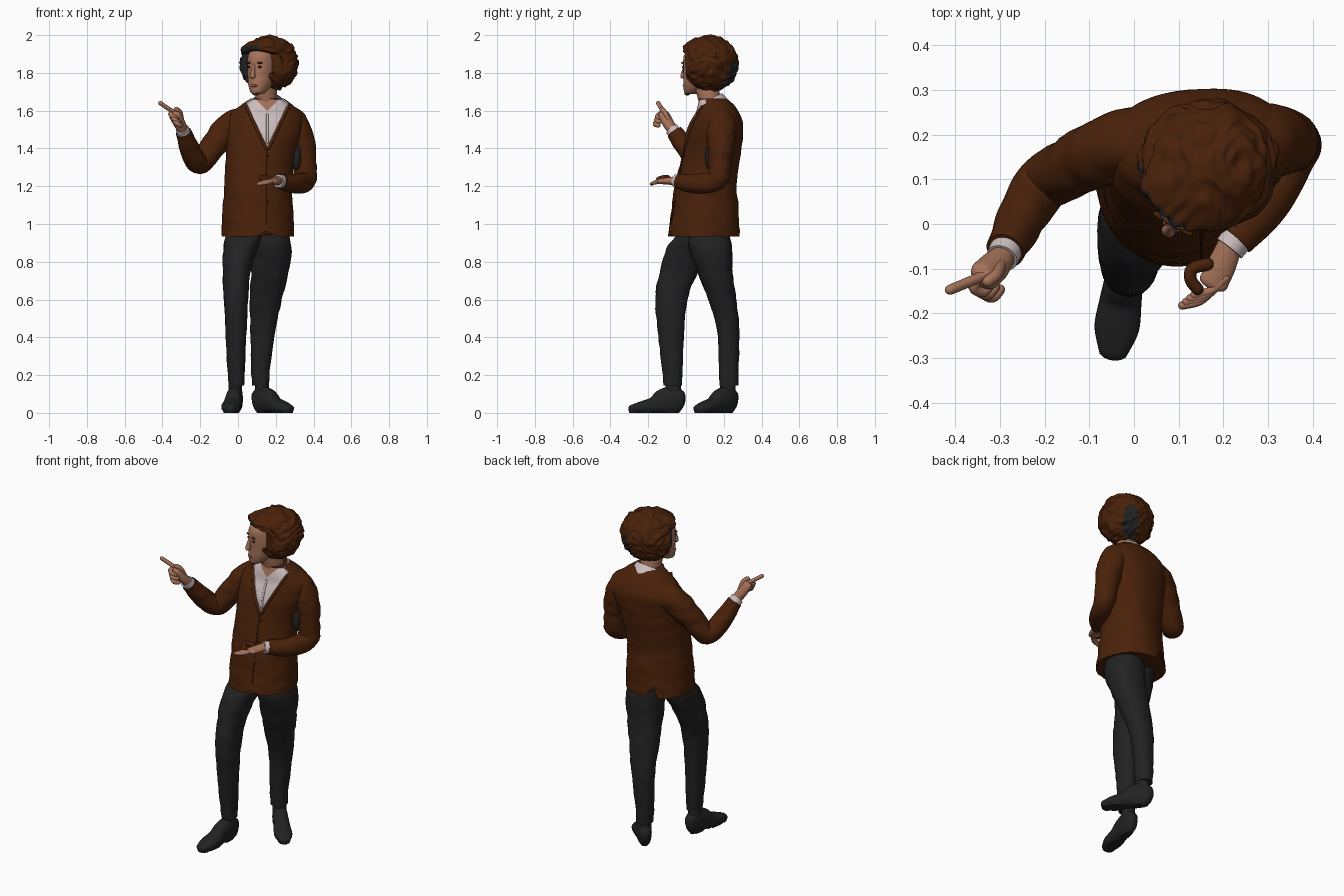
import bpy, bmesh, math
from mathutils import Vector, Matrix, noise
from mathutils.bvhtree import BVHTree

if "Cube" in bpy.data.objects:
    bpy.data.objects.remove(bpy.data.objects["Cube"])


def material(name, rgb):
    m = bpy.data.materials.new(name)
    m.diffuse_color = (*rgb, 1)
    m.use_nodes = True
    m.node_tree.nodes["Principled BSDF"].inputs["Base Color"].default_value = m.diffuse_color
    return m


BROWN = material("dark_brown", (0.068, 0.0155, 0.003))
GREY = material("charcoal", (0.016, 0.016, 0.017))
SKIN = material("skin", (0.38, 0.17, 0.10))
WHITE = material("shirt_white", (0.60, 0.51, 0.51))
LIPS = material("lips", (0.25, 0.08, 0.055))


def finish(name, bm, mats, M=None):
    if M:
        bm.transform(M)
    me = bpy.data.meshes.new(name)
    bm.to_mesh(me)
    bm.free()
    for m in mats:
        me.materials.append(m)
    ob = bpy.data.objects.new(name, me)
    bpy.context.collection.objects.link(ob)
    return ob


def loft_bm(pts, n=28, flat=False, p=2.0, steps=6, dome=True, wrinkle=0.0):
    """Skin rings (x, y, z, radius_a, radius_b, turn) along a smooth path."""
    pts = [tuple(q) + (0,) * (6 - len(q)) for q in pts]
    P = [pts[0]] + pts + [pts[-1]]
    rows = []
    for i in range(len(pts) - 1):
        for k in range(steps):
            t = k / steps
            rows.append([0.5 * (2 * b + (c - a) * t + (2 * a - 5 * b + 4 * c - d) * t * t
                                + (3 * b - a - 3 * c + d) * t ** 3)
                         for a, b, c, d in zip(*P[i:i + 4])])
    rows.append(pts[-1])
    cs = [Vector(r[:3]) for r in rows]
    frames, u = [], None
    for i, r in enumerate(rows):
        t = (cs[min(i + 1, len(cs) - 1)] - cs[max(i - 1, 0)]).normalized()
        if flat:
            u, v = Vector((math.cos(r[5]), math.sin(r[5]), 0)), Vector((-math.sin(r[5]), math.cos(r[5]), 0))
        else:
            if u is None:
                u = t.cross(Vector((0, 0, 1)))
                u = u if u.length > 0.05 else Vector((1, 0, 0))
            u = (u - t * u.dot(t)).normalized()
            v = t.cross(u)
        frames.append((cs[i], u, v, r[3], r[4], t))
    if dome:
        def cap(f, s):
            c, u, v, a, b, t = f
            h = min(a, b)
            return [(c + t * s * h * math.sin(k), u, v, a * math.cos(k), b * math.cos(k), t)
                    for k in (0.5, 0.95, 1.3, 1.5)]
        frames = cap(frames[0], -1)[::-1] + frames + cap(frames[-1], 1)
    bm = bmesh.new()
    rings = []
    for c, u, v, a, b, t in frames:
        ring = []
        for j in range(n):
            w = 2 * math.pi * j / n
            ca, sa = math.cos(w), math.sin(w)
            q = (u * math.copysign(abs(ca) ** (2 / p), ca) * a
                 + v * math.copysign(abs(sa) ** (2 / p), sa) * b)
            s = c + q
            q *= 1 + wrinkle * noise.noise(Vector((s.x * 9, s.y * 9, s.z * 22)))
            ring.append(bm.verts.new(c + q))
        rings.append(ring)
    for r0, r1 in zip(rings, rings[1:]):
        for j in range(n):
            bm.faces.new((r0[j], r0[(j + 1) % n], r1[(j + 1) % n], r1[j]))
    bm.faces.new(rings[0][::-1])
    bm.faces.new(rings[-1])
    bmesh.ops.recalc_face_normals(bm, faces=bm.faces)
    return bm


def loft(name, pts, mat, M=None, **kw):
    return finish(name, loft_bm(pts, **kw), [mat], M)


def tube(name, pts, r, mat, **kw):
    return loft(name, [(*q, r, r) for q in pts], mat, n=12, steps=4, **kw)


def ball(name, loc, size, mat, M=None):
    bm = bmesh.new()
    bmesh.ops.create_icosphere(bm, subdivisions=3, radius=1,
                               matrix=Matrix.Translation(loc) @ Matrix.Diagonal((*size, 1)))
    return finish(name, bm, [mat], M)


# jacket body, with the shirt opening cut as a V and a bare throat
bm = loft_bm([(.105, .095, .935, .187, .186, .4), (.105, .10, 1.05, .186, .174, .4),
              (.107, .105, 1.2, .178, .157, .35), (.118, .132, 1.35, .183, .15, .25),
              (.14, .158, 1.5, .205, .143, .12), (.148, .166, 1.575, .195, .122, .05),
              (.152, .155, 1.63, .135, .10, 0), (.155, .137, 1.665, .085, .075, 0)],
             n=64, flat=True, p=2.25, steps=8, dome=False, wrinkle=.03)
for v in bm.verts:  # front hem opening and back vent
    if v.co.z < 1.03:
        x0, h, w = (.148, .028, .03) if v.co.y < .1 else (.04, .08, .018)
        v.co.z += h * math.exp(-((v.co.x - x0) / w) ** 2) * (1.03 - v.co.z) / .095
for s in (-1, 1):
    for z, k in ((1.4, .475), (1.60, 1.0)):
        bmesh.ops.bisect_plane(bm, geom=bm.verts[:] + bm.edges[:] + bm.faces[:],
                               plane_co=(.155, 0, z), plane_no=(s, 0, -k))
shirt = []
for f in bm.faces:
    c = f.calc_center_median()
    if c.y < .11 and c.z > 1.4 and abs(c.x - .155) < .475 * (c.z - 1.4):
        f.material_index = 2 if abs(c.x - .155) < c.z - 1.60 else 1
        shirt.append(f)
bmesh.ops.inset_region(bm, faces=shirt, thickness=.003, depth=-.006)
tree = BVHTree.FromBMesh(bm)
finish("jacket_body", bm, [BROWN, WHITE, SKIN])


def on_front(x, z, off=0.0):
    hit = tree.ray_cast(Vector((x, -1, z)), Vector((0, 1, 0)))[0]
    return (x, (hit.y if hit else .06) - off, z)


# lapel rolls, front seam and buttons
for s, side in ((-1, "right"), (1, "left")):
    tube("lapel_" + side, [on_front(.155 + s * (.475 * h + .006), 1.4 + h) for h in (0, .06, .12, .18, .22)],
         .008, BROWN)
tube("front_seam", [on_front(.15, z) for z in (1.39, 1.3, 1.2, 1.1, 1.0)], .003, BROWN)
tube("shirt_placket", [on_front(.155, z) for z in (1.43, 1.48, 1.53, 1.58)], .006, WHITE)
for i, z in enumerate((1.36, 1.24, 1.12)):
    ball("button_%d" % i, on_front(.162, z), (.006, .004, .006), BROWN)

# open shirt collar, leaning forward, and neck
bm = loft_bm([(.155, .152, 1.60, .105, .095), (.154, .137, 1.625, .094, .088),
              (.152, .122, 1.65, .083, .08)], dome=False, n=40)
bmesh.ops.delete(bm, geom=[v for v in bm.verts if v.co.y < .09 and abs(v.co.x - .152) < .045], context='VERTS')
finish("shirt_collar", bm, [WHITE])
loft("neck", [(.153, .14, 1.6, .058, .058), (.15, .12, 1.68, .058, .06), (.142, .10, 1.76, .055, .06)], SKIN)

# sleeves
loft("right_sleeve", [(.08, .178, 1.55, .07, .08), (-.01, .178, 1.525, .078, .08), (-.07, .16, 1.485, .077, .077),
                      (-.14, .125, 1.40, .068, .068), (-.205, .088, 1.322, .06, .06),
                      (-.25, .015, 1.385, .055, .055), (-.288, -.06, 1.485, .043, .043)],
     BROWN, dome=False, wrinkle=.1, steps=8)
loft("left_sleeve", [(.21, .175, 1.565, .07, .07), (.278, .185, 1.54, .078, .08), (.328, .187, 1.46, .077, .075),
                     (.348, .182, 1.35, .064, .066), (.355, .165, 1.235, .057, .06),
                     (.31, .06, 1.213, .05, .05), (.228, -.035, 1.225, .042, .042)],
     BROWN, dome=False, wrinkle=.1, steps=8)
ball("underarm_panel", (.308, .127, 1.355), (.026, .026, .07), GREY)

# cuffs
loft("right_cuff", [(-.28, -.045, 1.467, .038, .038), (-.295, -.076, 1.502, .036, .036)], WHITE, dome=False)
loft("left_cuff", [(.235, -.027, 1.225, .036, .036), (.213, -.055, 1.228, .035, .035)], WHITE, dome=False)

# pointing right hand
loft("right_palm", [(-.293, -.073, 1.50, .028, .028), (-.312, -.095, 1.535, .035, .028),
                    (-.333, -.115, 1.575, .036, .026)], SKIN)
tube("right_index_finger", [(-.335, -.115, 1.59), (-.375, -.132, 1.615), (-.411, -.147, 1.64)], .0115, SKIN)
for i in range(3):
    d = Vector((.011, -.006, -.019)) * i
    tube("right_curled_finger_%d" % i, [Vector(q) + d for q in (
        (-.345, -.118, 1.585), (-.358, -.142, 1.582), (-.338, -.152, 1.566), (-.322, -.135, 1.56))], .012, SKIN)
tube("right_thumb", [(-.298, -.09, 1.545), (-.306, -.112, 1.59), (-.326, -.128, 1.608)], .013, SKIN)

# open left hand with a brown thumb
loft("left_palm", [(.213, -.05, 1.228, .028, .024), (.197, -.09, 1.228, .032, .02),
                   (.177, -.132, 1.226, .033, .015)], SKIN)
for i in range(4):
    d = Vector((.009, .008, .004)) * i
    tube("left_finger_%d" % i, [Vector(q) + d for q in (
        (.178, -.145, 1.222), (.148, -.172, 1.217), (.108, -.182, 1.212))], .0095, SKIN)
tube("left_thumb", [(.165, -.09, 1.24), (.13, -.10, 1.246), (.127, -.125, 1.243), (.142, -.145, 1.236)],
     .014, BROWN)

# trouser legs
loft("right_trouser_leg", [(-.008, -.07, .145, .041, .049), (-.01, -.073, .25, .047, .056),
                           (-.01, -.08, .44, .056, .07), (-.01, -.077, .6, .065, .085),
                           (-.008, -.04, .74, .073, .10), (.012, .012, .87, .089, .115),
                           (.04, .06, .95, .095, .10), (.07, .09, 1.0, .07, .08)],
     GREY, flat=True, dome=False, wrinkle=.06, p=2.2)
loft("left_trouser_leg", [(.12, .226, .145, .045, .05), (.12, .226, .25, .051, .052),
                          (.132, .223, .44, .067, .059), (.148, .19, .61, .086, .075),
                          (.168, .155, .74, .10, .093), (.178, .13, .87, .106, .115),
                          (.165, .12, .95, .10, .11), (.15, .11, 1.0, .08, .09)],
     GREY, flat=True, dome=False, wrinkle=.06, p=2.2)


# shoes with ankles
def shoe(name, heel, toe):
    h, t = Vector((*heel, 0)), Vector((*toe, 0))
    pts = [(*h.lerp(t, s).xy, z / 2, w, z / 2) for s, w, z in (
        (.13, .036, .125), (.24, .042, .14), (.4, .043, .125), (.55, .047, .085), (.75, .05, .062), (.91, .034, .044))]
    b = loft_bm(pts, p=2.5)
    for v in b.verts:
        v.co.z = 0 if v.co.z < .008 else v.co.z
    finish(name, b, [GREY])
    loft(name + "_ankle", [(*h.lerp(t, .2).xy, .05, .038, .043), (*h.lerp(t, .22).xy, .17, .036, .04)],
         GREY, dome=False)


shoe("right_shoe", (-.005, 0), (-.05, -.311))
shoe("left_shoe", (.083, .268), (.285, .048))

# head, turned toward the pointing hand
H = Matrix.Translation((.131, .078, 0)) @ Matrix.Rotation(math.radians(-30), 4, 'Z')
loft("head", [(0, -.062, 1.687, .022, .026), (0, -.05, 1.70, .04, .046), (0, -.025, 1.735, .06, .074),
              (0, -.006, 1.78, .072, .091), (0, 0, 1.84, .077, .098), (0, 0, 1.90, .070, .09),
              (0, .02, 1.94, .045, .055), (0, .02, 1.952, .015, .02)], SKIN, M=H, flat=True, dome=False)
loft("nose", [(0, -.094, 1.84, .008, .008), (0, -.103, 1.81, .01, .011), (0, -.108, 1.783, .016, .014)],
     SKIN, M=H, n=16)
for s, side in ((-1, "right"), (1, "left")):
    ball("eye_" + side, (s * .031, -.088, 1.832), (.013, .006, .006), GREY, H)
    ball("eyebrow_" + side, (s * .032, -.089, 1.853), (.019, .007, .005), BROWN, H)
ball("mouth", (0, -.096, 1.732), (.022, .007, .007), LIPS, H)
ball("chin_beard", (.004, -.080, 1.690), (.02, .012, .01), BROWN, H)

# big curly hair, opened around the face, with charcoal patches
bm = bmesh.new()
bmesh.ops.create_icosphere(bm, subdivisions=6, radius=1)
Hi = H.inverted()
for v in bm.verts:
    n = v.co.copy()
    q = Vector((n.x * .154, n.y * .146, n.z * .147)) + Vector((.165, .13, 1.849))
    swirl = noise.noise(Vector((q.x * 26, q.y * 26, q.z * 50 + 2 * math.sin(q.x * 30))))
    q += n * (.011 * swirl + .007 * noise.noise(q * 14))
    q = Hi @ q
    k = min(max((q.z - 1.90) / .04, 0), 1)
    if q.y < .02:
        q.y -= .035 * k * max(0, 1 - (q.z - 1.94) / .06 if q.z > 1.94 else 1)
    limit = -.025 - .12 * k - (.022 * min(max(q.x / .05, 0), 1) if q.z < 1.8 else 0)
    if q.y < limit:
        q.y = limit + (q.y - limit) * .08
    v.co = q
for f in bm.faces:
    c = f.calc_center_median()
    side = c.x < -.062 and c.y < -.012 and 1.715 < c.z < 1.925
    fringe = c.y < -.055 and c.z < 1.945 and c.x < .03
    back = (c.x / .045) ** 2 + ((c.z - 1.785) / .085) ** 2 < 1 and c.y > .1
    f.material_index = 1 if side or fringe or back else 0
finish("curly_hair", bm, [BROWN, GREY], H)

bpy.ops.object.select_all(action='SELECT')
bpy.context.view_layer.objects.active = bpy.data.objects["jacket_body"]
bpy.ops.object.shade_smooth_by_angle(angle=math.radians(50))
